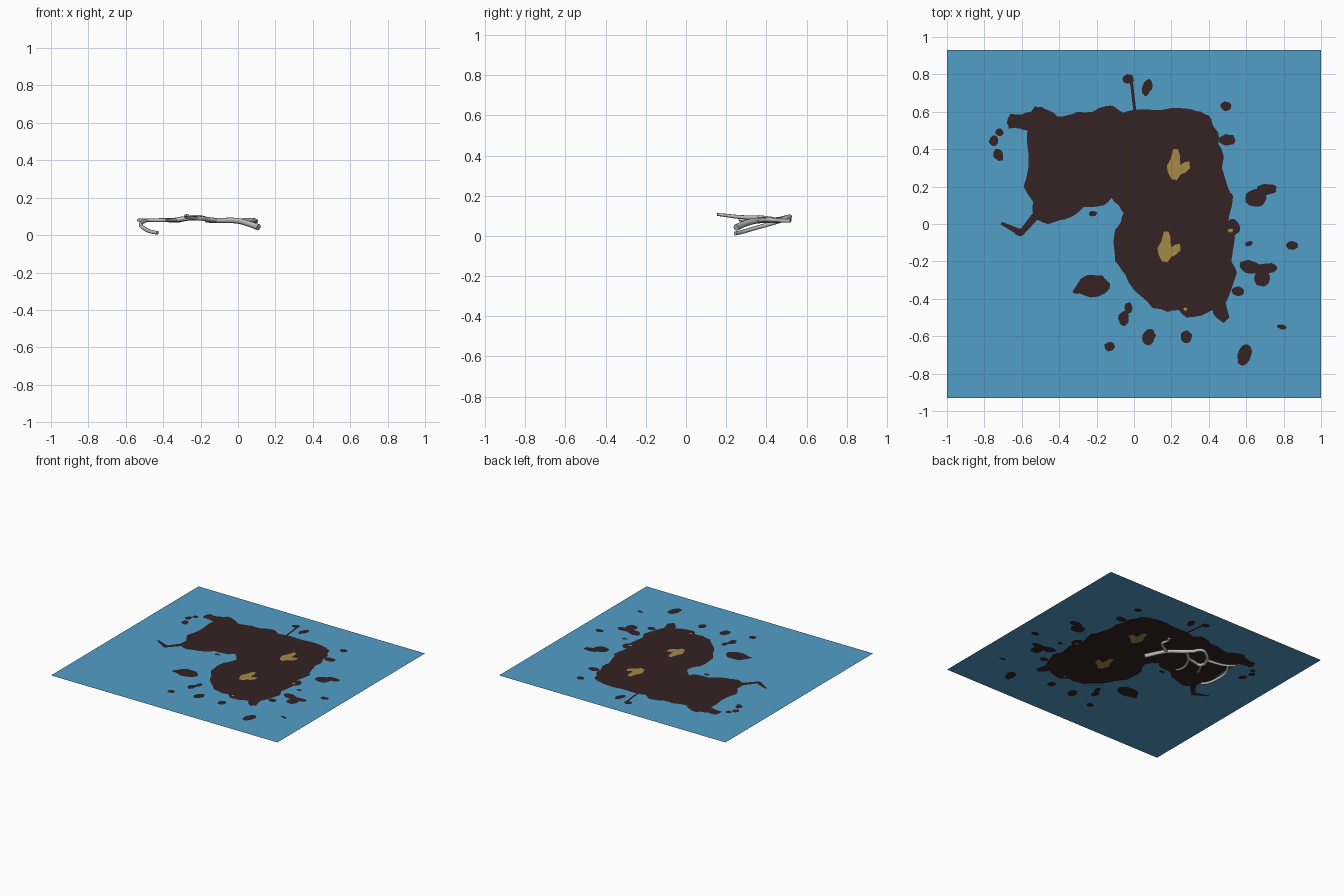
import bpy, math, random
from mathutils import Vector
from mathutils.geometry import delaunay_2d_cdt

random.seed(4)
SHEET_Z = 0.12


def material(name, rgb):
    m = bpy.data.materials.new(name)
    m.diffuse_color = (*rgb, 1)
    return m


blue = material("water_blue", (0.084, 0.342, 0.584))
brown = material("dark_brown", (0.035, 0.016, 0.017))
gold = material("dull_gold", (0.376, 0.254, 0.063))
grey = material("branch_grey", (0.50, 0.50, 0.50))


def ragged(points, amount=0.005):
    """Add slightly jittered midpoints so the outline looks torn."""
    out = []
    for a, b in zip(points, points[1:] + points[:1]):
        mid = ((a[0] + b[0]) / 2 + random.uniform(-amount, amount),
               (a[1] + b[1]) / 2 + random.uniform(-amount, amount))
        out += [a, mid]
    return out


def splat(x, y, rx, ry, degrees=0, n=14):
    """Uneven elliptical drop."""
    t = math.radians(degrees)
    pts = []
    for i in range(n):
        a = 2 * math.pi * i / n
        k = random.uniform(0.9, 1.1)
        u, v = rx * k * math.cos(a), ry * k * math.sin(a)
        pts.append((x + u * math.cos(t) - v * math.sin(t),
                    y + u * math.sin(t) + v * math.cos(t)))
    return pts


def streak(a, b, wa, wb):
    """Thin tapering run between two points."""
    a, b = Vector(a), Vector(b)
    d = (b - a).normalized()
    n = Vector((-d.y, d.x))
    return [tuple(p) for p in (a + n * wa, a - n * wa, b - n * wb, b + n * wb)]


def inside(x, y, poly):
    hit = False
    for (x1, y1), (x2, y2) in zip(poly, poly[1:] + poly[:1]):
        if (y1 > y) != (y2 > y) and x < x1 + (y - y1) * (x2 - x1) / (y2 - y1):
            hit = not hit
    return hit


# Main dark blot outline
main_blot = [
    (-.55, .60), (-.53, .63), (-.49, .625), (-.46, .61), (-.41, .575), (-.36, .58),
    (-.30, .60), (-.22, .60), (-.15, .63), (-.11, .63), (-.06, .595), (0, .61),
    (.10, .61), (.20, .62), (.30, .615), (.36, .60), (.40, .58), (.42, .53),
    (.45, .49), (.45, .43), (.48, .36), (.47, .30), (.50, .20), (.53, .15),
    (.51, .05), (.51, -.02), (.54, -.07), (.52, -.20), (.55, -.26), (.52, -.35),
    (.49, -.42), (.51, -.50), (.48, -.53), (.44, -.50), (.42, -.46), (.36, -.49),
    (.28, -.50), (.24, -.46), (.18, -.47), (.10, -.45), (.03, -.38), (-.03, -.31),
    (-.07, -.24), (-.10, -.20), (-.11, -.10), (-.10, -.03), (-.07, .01), (-.055, .06),
    (-.08, .10), (-.12, .14), (-.16, .10), (-.27, .09), (-.33, .04), (-.40, .02),
    (-.46, 0), (-.51, .02), (-.54, .04), (-.54, .12), (-.59, .20), (-.565, .30),
    (-.57, .42), (-.57, .50), (-.61, .51), (-.67, .51), (-.68, .54), (-.66, .59),
    (-.60, .585)]

# Drops around the blot: x, y, half width, half height, turn
drops = [
    (-.03, .775, .03, .025), (.07, .73, .025, .045, -20), (.49, .63, .028, .025),
    (.50, .45, .045, .03), (.65, .14, .055, .05), (.71, .185, .055, .03),
    (.525, -.02, .04, .045), (.615, -.105, .022, .013, 20), (.845, -.115, .032, .022),
    (.62, -.23, .06, .035, -10), (.70, -.24, .065, .03, 10), (.685, -.29, .04, .045),
    (.555, -.36, .032, .025), (.79, -.55, .027, .013, -15), (.59, -.70, .038, .055, -10),
    (.28, -.605, .03, .035), (.08, -.605, .033, .043, -20), (-.13, -.655, .028, .025),
    (-.055, -.505, .028, .04), (-.03, -.45, .02, .03), (-.22, -.33, .09, .058, 8),
    (-.29, -.35, .04, .02, 20), (-.22, .055, .022, .014), (-.72, .49, .022, .02),
    (-.75, .445, .024, .028), (-.725, .37, .026, .035, 30)]

dark = [ragged(main_blot)] + [splat(*d) for d in drops]
dark += [streak((-.015, .77), (.005, .60), .008, .008),
         streak((-.52, .05), (-.61, -.055), .022, .014),
         streak((-.61, -.045), (-.71, .005), .018, .008),
         splat(-.61, -.045, .026, .02)]

# Two matching gold spots and two flecks
spot = [(.21, .40), (.235, .40), (.245, .37), (.245, .34), (.25, .315), (.27, .33),
        (.295, .335), (.30, .30), (.275, .275), (.25, .265), (.23, .235), (.20, .24),
        (.18, .28), (.175, .31), (.195, .345)]
golden = [spot, [(x - .05, y - .44) for x, y in spot],
          splat(.515, -.035, .015, .01), splat(.275, -.455, .01, .008)]

# Flat sheet, cut along every outline
border = [(-1, -.93), (1, -.93), (1, .93), (-1, .93)]
coords, edges = [], []
for poly in [border] + dark + golden:
    s, n = len(coords), len(poly)
    coords += [Vector(p) for p in poly]
    edges += [(s + i, s + (i + 1) % n) for i in range(n)]
verts, _, faces = delaunay_2d_cdt(coords, edges, [], 0, 1e-5)[:3]

mesh = bpy.data.meshes.new("painted_sheet")
mesh.from_pydata([(v.x, v.y, SHEET_Z) for v in verts], [], faces)
for m in (blue, brown, gold):
    mesh.materials.append(m)
for f in mesh.polygons:
    x, y, _ = f.center
    if any(inside(x, y, p) for p in golden):
        f.material_index = 2
    elif any(inside(x, y, p) for p in dark):
        f.material_index = 1
mesh.update()
bpy.context.collection.objects.link(bpy.data.objects.new("painted_sheet", mesh))


# Branch hanging under the sheet: points and start / end thickness
def twig(name, points, r0, r1):
    c = bpy.data.curves.new(name, 'CURVE')
    c.dimensions = '3D'
    c.bevel_depth = 1
    c.bevel_resolution = 2
    c.use_fill_caps = True
    c.resolution_u = 5
    s = c.splines.new('BEZIER')
    s.bezier_points.add(len(points) - 1)
    for i, (bp, p) in enumerate(zip(s.bezier_points, points)):
        bp.co = p
        bp.handle_left_type = bp.handle_right_type = 'AUTO'
        bp.radius = r0 + (r1 - r0) * i / (len(points) - 1)
    c.materials.append(grey)
    bpy.context.collection.objects.link(bpy.data.objects.new(name, c))


twig("branch_trunk", [(.11, .25, .042), (.06, .29, .06), (0, .35, .076),
                      (-.11, .44, .078), (-.17, .49, .08)], .017, .013)
twig("twig_curl", [(-.01, .36, .076), (.05, .39, .08), (.09, .43, .08),
                   (.085, .48, .076), (.10, .52, .075)], .012, .009)
twig("twig_loop", [(-.15, .47, .08), (-.22, .515, .095), (-.28, .49, .088),
                   (-.32, .445, .08), (-.33, .36, .082), (-.27, .355, .09),
                   (-.21, .37, .09), (-.16, .415, .085), (-.12, .44, .08)], .013, .012)
twig("twig_front", [(-.22, .36, .09), (-.27, .26, .095), (-.28, .20, .102),
                    (-.27, .155, .107)], .011, .007)
twig("twig_short", [(-.33, .36, .082), (-.365, .31, .08), (-.385, .265, .08)], .010, .007)
twig("twig_far", [(-.32, .445, .08), (-.40, .455, .08), (-.47, .475, .08),
                  (-.535, .52, .08)], .012, .008)
twig("twig_drooping", [(-.49, .485, .08), (-.52, .42, .06), (-.50, .33, .035),
                       (-.47, .28, .02), (-.43, .245, .012)], .010, .010)
